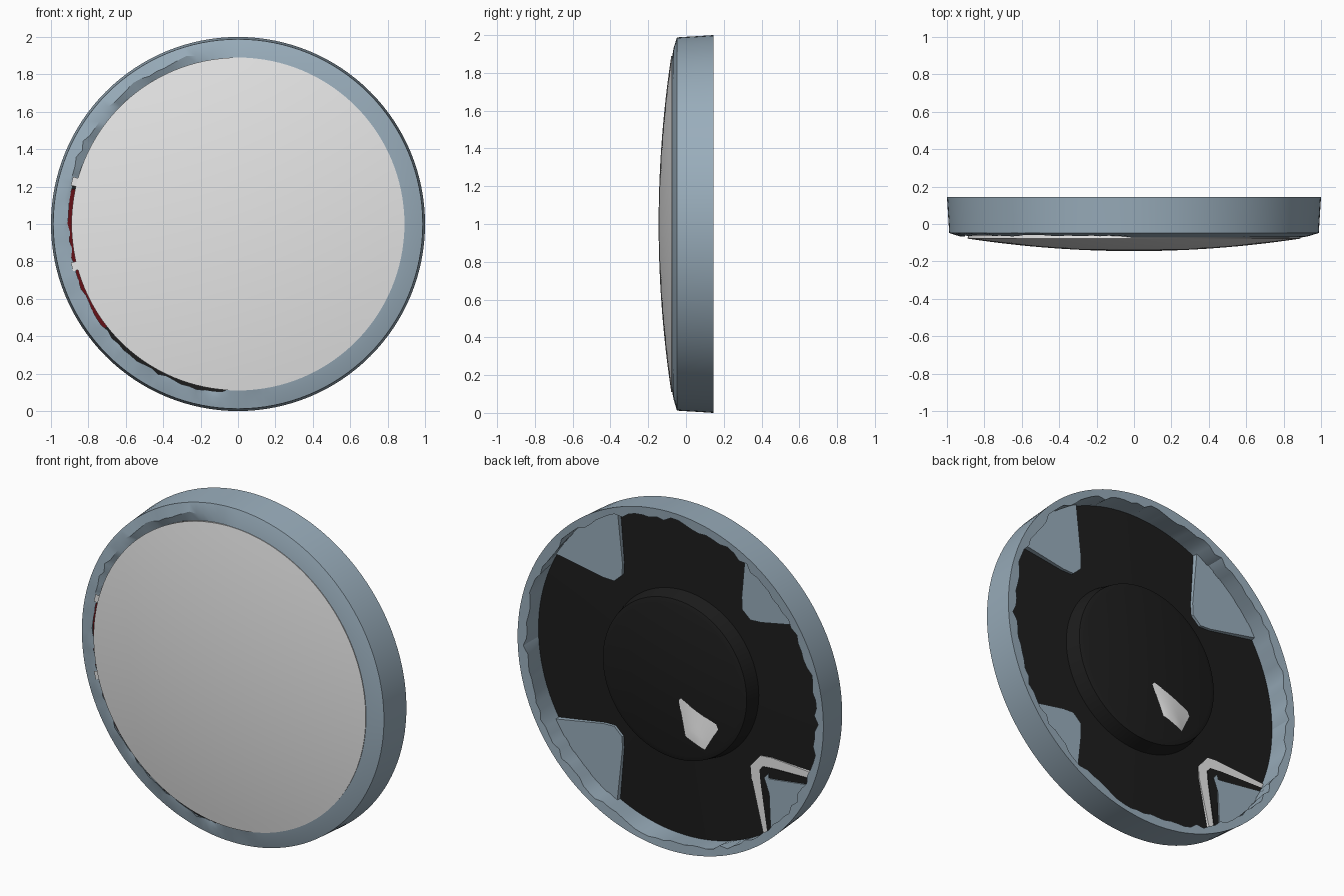
import bpy, bmesh, math, random
from math import cos, sin, radians, pi

random.seed(4)
SEG = 128
cube = bpy.data.objects.get("Cube")
if cube:
    bpy.data.objects.remove(cube)


def material(name, rgb):
    m = bpy.data.materials.new(name)
    m.use_nodes = True
    m.diffuse_color = (*rgb, 1)
    m.node_tree.nodes["Principled BSDF"].inputs["Base Color"].default_value = (*rgb, 1)
    return m


STEEL = material("blue grey", (0.32, 0.42, 0.50))
WHITE = material("white", (0.8, 0.8, 0.8))
BLACK = material("black", (0.012, 0.012, 0.012))
RED = material("dark red", (0.13, 0.005, 0.008))


def polar(r, angle, y):
    return (r * cos(angle), y, 1 + r * sin(angle))


def finish(bm, name, mat, facing=0, smooth=True):
    """Turn a bmesh into an object; facing is the y sign of an open sheet."""
    bmesh.ops.remove_doubles(bm, verts=bm.verts, dist=1e-5)
    bmesh.ops.recalc_face_normals(bm, faces=bm.faces)
    if facing and sum(f.normal.y * f.calc_area() for f in bm.faces) * facing < 0:
        bmesh.ops.reverse_faces(bm, faces=bm.faces)
    me = bpy.data.meshes.new(name)
    bm.to_mesh(me)
    bm.free()
    me.materials.append(mat)
    ob = bpy.data.objects.new(name, me)
    bpy.context.scene.collection.objects.link(ob)
    if smooth:
        bpy.ops.object.select_all(action="DESELECT")
        ob.select_set(True)
        bpy.context.view_layer.objects.active = ob
        bpy.ops.object.shade_smooth_by_angle(angle=radians(30))
    return ob


def lathe(name, mat, profile, closed=False, facing=0, start=0, end=360, warp=None):
    """Spin (radius, y) points round the y axis, optionally warping each one."""
    bm = bmesh.new()
    full = end - start == 360
    steps = SEG if full else max(2, round((end - start) / 3))
    rows = []
    for i in range(steps + (not full)):
        t = radians(start + (end - start) * i / steps)
        pts = [warp(k, r, y, t) if warp else (r, y) for k, (r, y) in enumerate(profile)]
        rows.append([bm.verts.new(polar(r, t, y)) for r, y in pts])
    n = len(profile)
    for i in range(steps):
        a, b = rows[i], rows[(i + 1) % len(rows)]
        for k in range(n if closed else n - 1):
            j = (k + 1) % n
            bm.faces.new((a[k], b[k], b[j], a[j]))
    bmesh.ops.dissolve_degenerate(bm, dist=1e-5, edges=bm.edges)
    return finish(bm, name, mat, facing)


def prism(name, mat, outline, y0, y1):
    """Extrude an (x, z) outline between two depths."""
    bm = bmesh.new()
    face = bm.faces.new([bm.verts.new((x, y0, z)) for x, z in outline])
    out = bmesh.ops.extrude_face_region(bm, geom=[face])["geom"]
    for v in out:
        if isinstance(v, bmesh.types.BMVert):
            v.co.y = y1
    return finish(bm, name, mat, smooth=False)


# Housing ring: ragged rear lip, damaged front edge on the -x side
def ragged(k, r, y, t):
    deg = math.degrees(t) % 360
    if k == 0:
        if 165 < deg < 265:
            return r + random.uniform(0.014, 0.03), y + random.uniform(0.0, 0.02)
        if 90 < deg <= 165:
            return r, y + random.uniform(0.02, 0.045) * min(1, (deg - 90) / 20)
    if k == 1 and 90 < deg < 280:
        return r + random.uniform(-0.01, 0.01), y + random.uniform(0, 0.008)
    if k == 5:
        return r + random.uniform(-0.018, 0.012), y
    return r, y


lathe("housing_ring", STEEL,
      [(0.882, -0.074), (0.93, -0.066), (0.988, -0.048), (0.994, 0.05), (1.0, 0.145),
       (0.955, 0.142), (0.965, 0.0), (0.93, -0.02)], closed=True, warp=ragged)

# Domed front lens with its edge turned back into the ring
lathe("front_lens", WHITE,
      [(0.89 * i / 16, -0.145 + 0.067 * (i / 16) ** 2) for i in range(17)]
      + [(0.885, -0.05)], facing=-1)

# Lining that shows in the damaged gap between lens and ring
for name, mat, a, b in (("red_lining", RED, 168, 218), ("black_lining", BLACK, 218, 270),
                        ("upper_clip", WHITE, 164, 167), ("lower_clip", WHITE, 193, 196)):
    y = -0.07 if mat == WHITE else -0.05
    lathe(name, mat, [(0.86, y), (0.917, y)], facing=-1, start=a, end=b)

# Dark back plate with a raised hub
lathe("back_plate", BLACK,
      [(0, 0.115), (0.44, 0.115), (0.47, 0.105), (0.49, 0.02), (0.97, 0.0)],
      facing=1)


# Four wedge tabs reaching in from the ring
def tab_outline(angle, tip, grow):
    pts = [(tip + 0.05, -0.085 - grow), (tip, -0.035 - grow),
           (tip, 0.035 + grow), (tip + 0.05, 0.085 + grow)]
    half = 0.29 + grow
    for i in range(7):
        a = half * (1 - i / 3)
        pts.append((0.966 * cos(a), 0.966 * sin(a)))
    return [(u * cos(angle) - v * sin(angle), 1 + u * sin(angle) + v * cos(angle))
            for u, v in pts]


for name, deg in (("upper_left", 47), ("upper_right", 132),
                  ("lower_right", 220), ("lower_left", 313)):
    a = radians(deg)
    if name == "lower_right":
        prism("tab_white_edge", WHITE, tab_outline(a, 0.61, 0.015), 0.0, 0.018)
        prism("tab_black_gap", BLACK, tab_outline(a, 0.66, -0.02), 0.0, 0.022)
        prism(name + "_tab", STEEL, tab_outline(a, 0.71, -0.055), 0.0, 0.03)
    else:
        prism(name + "_tab", STEEL, tab_outline(a, 0.62, 0), 0.0, 0.03)

# Curved white flap standing out of the hub
bm = bmesh.new()
grid = []
top, low = ((-0.025, -0.09), (-0.30, -0.20)), ((-0.09, -0.30), (-0.22, -0.35))
for i in range(9):
    u = i / 8
    row = []
    for j in range(7):
        v = j / 6
        x, z = [(top[0][c] * (1 - u) + top[1][c] * u) * (1 - v)
                + (low[0][c] * (1 - u) + low[1][c] * u) * v for c in (0, 1)]
        y = 0.112 + 0.025 * v + 0.012 * sin(pi * u)
        row.append(bm.verts.new((x, min(y, 0.143), 1 + z)))
    grid.append(row)
for a, b in zip(grid, grid[1:]):
    for j in range(6):
        bm.faces.new((a[j], a[j + 1], b[j + 1], b[j]))
finish(bm, "hub_flap", WHITE, facing=1)
